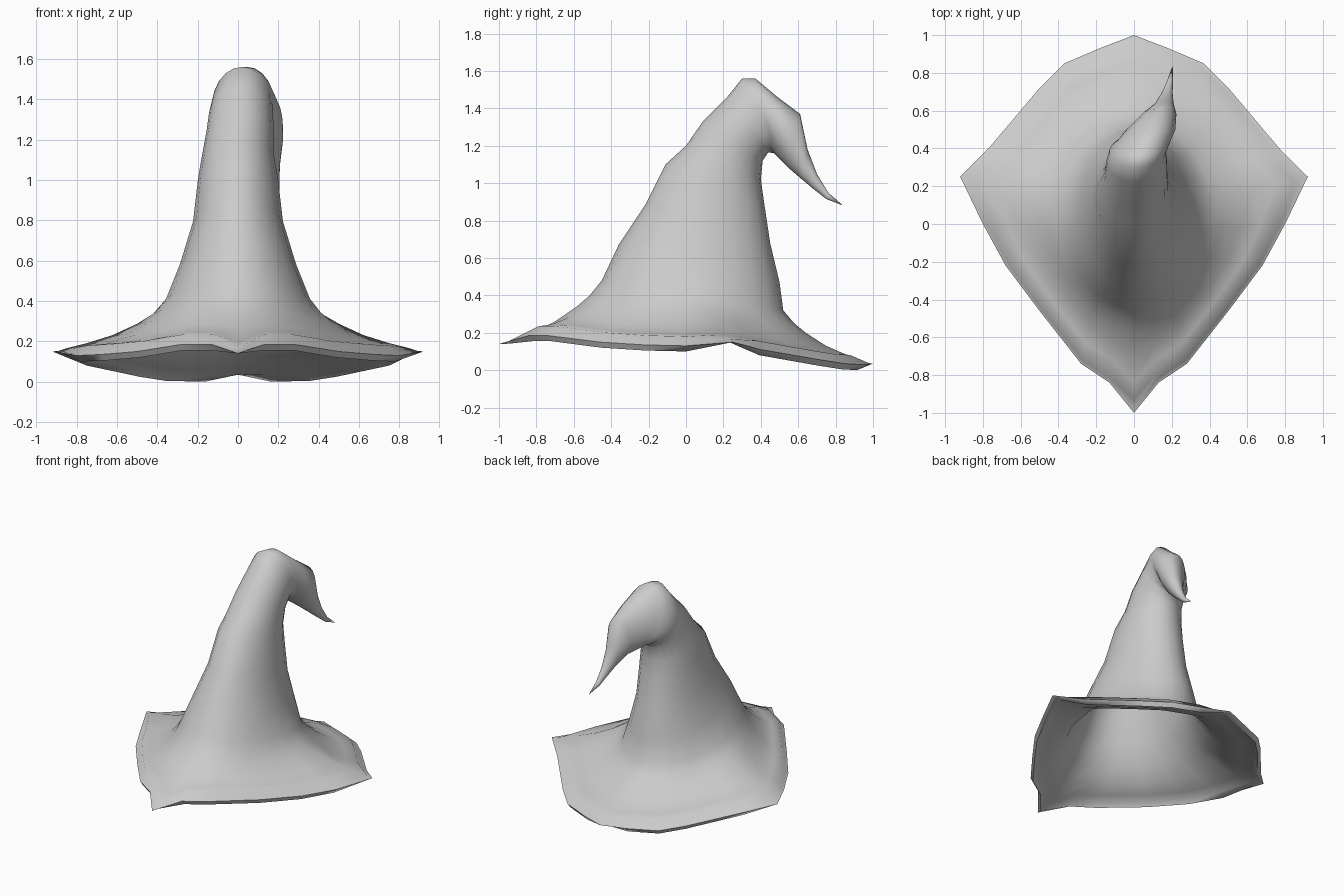
import bpy, bmesh, math
from mathutils import Vector

old = bpy.data.objects.get("Cube")
if old:
    bpy.data.objects.remove(old)

felt = bpy.data.materials.new("grey_felt")
felt.use_nodes = True
grey = (0.6, 0.6, 0.6, 1)
felt.diffuse_color = grey
felt.node_tree.nodes["Principled BSDF"].inputs["Base Color"].default_value = grey

# Half outline of the brim edge, from back point to front point
half = [(0, 1, .035), (.17, .935, .03), (.37, .85, .035), (.5, .72, .055), (.77, .4, .11),
        (.92, .25, .15), (.8, 0, .13), (.68, -.22, .135), (.5, -.46, .15),
        (.28, -.74, .185), (.13, -.84, .185), (0, -1, .14)]
rim = [Vector(p) for p in half] + [Vector((-x, y, z)) for x, y, z in half[-2:0:-1]]
N = len(rim)
corners = (0, 5, 11, 17)

# Crown rings: front y, front z, back y, back z, half width, sideways shift
crown = [(-.45, .48, .52, .32, .36, 0), (-.36, .67, .5, .47, .29, 0),
         (-.22, .88, .45, .68, .225, 0), (-.11, 1.1, .42, .88, .2, 0),
         (0, 1.2, .4, 1.02, .18, 0), (.09, 1.33, .41, 1.12, .168, .01),
         (.22, 1.46, .44, 1.165, .16, .015), (.3, 1.56, .47, 1.16, .15, .02),
         (.37, 1.56, .48, 1.15, .14, .045), (.49, 1.46, .51, 1.12, .13, .09),
         (.61, 1.37, .55, 1.08, .09, .135), (.65, 1.18, .62, 1.02, .05, .16),
         (.7, 1.05, .68, .97, .03, .175), (.76, .95, .75, .915, .016, .19)]


def crown_ring(spec, inset=0.0):
    yf, zf, yb, zb, w, shift = spec
    front, back = Vector((shift, yf, zf)), Vector((shift, yb, zb))
    mid, arm = (front + back) / 2, (back - front) / 2
    arm *= 1 - inset / arm.length
    ring = []
    for k in range(N):
        a = math.tau * k / N
        ring.append(mid + arm * math.cos(a) + Vector(((w - inset) * math.sin(a), 0, 0)))
    return ring


base = crown_ring(crown[0])


def brim_ring(t, rise, lift=0.0, drop=0.0):
    """Blend crown base to brim edge; lift only acts between the corners."""
    ring = []
    for k in range(N):
        p = base[k].lerp(rim[k], t)
        p.z = rim[k].z + rise * (base[k].z - rim[k].z) - drop
        if k not in corners:
            p.z += lift
        ring.append(p)
    return ring


# Outside of crown, top of brim, turned hem, underside, inner wall
rings = [crown_ring(c) for c in reversed(crown)]
rings += [brim_ring(.12, .76), brim_ring(.25, .58), brim_ring(.47, .34),
          brim_ring(.7, .17, .01), brim_ring(.87, .07, .03), brim_ring(.95, .01, .005)]
rings += [rim, brim_ring(.95, 0, -.03), brim_ring(.87, .04, 0, .01),
          brim_ring(.7, .14, 0, .02), brim_ring(.47, .31, 0, .025), brim_ring(.2, .6, 0, .03)]
rings += [crown_ring(c, .025) for c in crown[:7]]

bm = bmesh.new()
rows = [[bm.verts.new(p) for p in ring] for ring in rings]
for upper, lower in zip(rows, rows[1:]):
    for k in range(N):
        j = (k + 1) % N
        bm.faces.new((upper[k], upper[j], lower[j], lower[k]))
# Curled tip
tip = bm.verts.new((.205, .84, .88))
for k in range(N):
    bm.faces.new((tip, rows[0][(k + 1) % N], rows[0][k]))
# Inner crown top
bm.faces.new(rows[-1])
bmesh.ops.recalc_face_normals(bm, faces=bm.faces[:])

mesh = bpy.data.meshes.new("pointed_hat")
bm.to_mesh(mesh)
bm.free()
mesh.materials.append(felt)
hat = bpy.data.objects.new("pointed_hat", mesh)
bpy.context.collection.objects.link(hat)
bpy.ops.object.select_all(action='DESELECT')
hat.select_set(True)
bpy.context.view_layer.objects.active = hat
bpy.ops.object.shade_smooth_by_angle(angle=math.radians(70))
